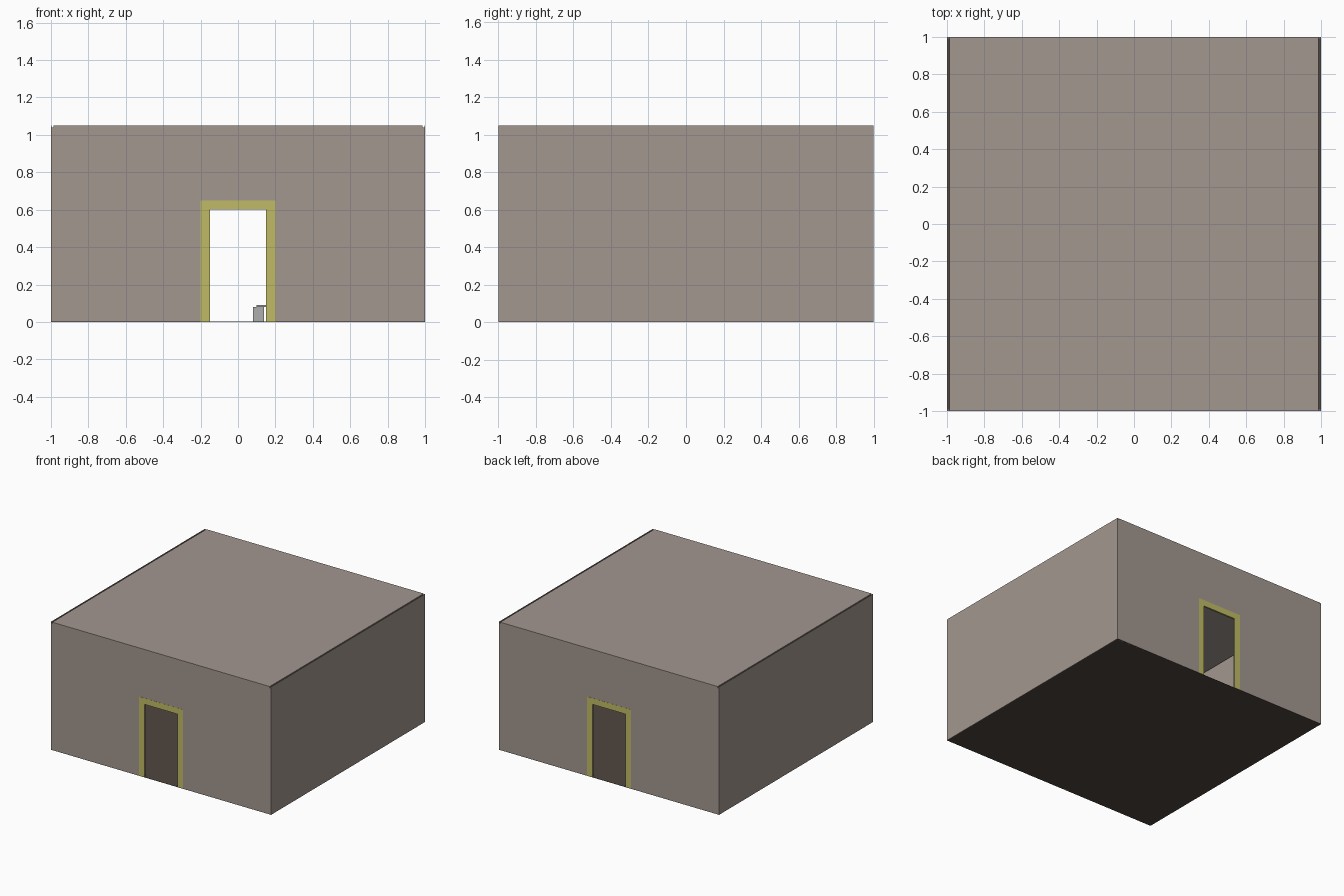
import bpy, bmesh

if "Cube" in bpy.data.objects:
    bpy.data.objects.remove(bpy.data.objects["Cube"])


def material(name, rgb):
    m = bpy.data.materials.new(name)
    m.diffuse_color = (*rgb, 1)
    m.use_nodes = True
    m.node_tree.nodes["Principled BSDF"].inputs["Base Color"].default_value = m.diffuse_color
    return m


WALL = material("plaster", (0.37, 0.31, 0.277))
FLOOR = material("dark_floor", (0.08, 0.06, 0.05))
TRIM = material("yellow_trim", (0.53, 0.50, 0.135))
GREY = material("mid_grey", (0.42, 0.42, 0.42))


def finish(name, bm, mat):
    bmesh.ops.recalc_face_normals(bm, faces=bm.faces)
    me = bpy.data.meshes.new(name)
    bm.to_mesh(me)
    bm.free()
    ob = bpy.data.objects.new(name, me)
    bpy.context.collection.objects.link(ob)
    me.materials.append(mat)
    return ob


def box(name, x, y, z, mat):
    """Box from (min, max) ranges."""
    bm = bmesh.new()
    bmesh.ops.create_cube(bm, size=1)
    for v in bm.verts:
        v.co = [r[0] if c < 0 else r[1] for c, r in zip(v.co, (x, y, z))]
    return finish(name, bm, mat)


def panel(name, outline, y0, y1, mat):
    """Extrude an x-z outline from y0 to y1."""
    bm = bmesh.new()
    face = bm.faces.new([bm.verts.new((x, y0, z)) for x, z in outline])
    new = bmesh.ops.extrude_face_region(bm, geom=[face])["geom"]
    for v in new:
        if isinstance(v, bmesh.types.BMVert):
            v.co.y = y1
    return finish(name, bm, mat)


def arch(outer_x, outer_z):
    """Outline with the doorway cut out of it."""
    half = [(0.15, 0.60), (0.15, 0), (outer_x, 0), (outer_x, outer_z)]
    return half + [(-x, z) for x, z in reversed(half)]


# Shell: floor, roof (narrow gap along each side) and plain side walls
T = 0.004
Y = 0.999
box("floor", (-1 + T, 1 - T), (-Y, Y), (0, 0.001), FLOOR)
box("roof", (-0.987, 0.987), (-Y, Y), (1.04, 1.05), WALL)
for side, s in (("left", -1), ("right", 1)):
    box(side + "_wall", sorted((s * (1 - T), s)), (-Y, Y), (0, 1.05), WALL)

# Front and back walls with doorways and almost flush trim
for side, s in (("front", -1), ("back", 1)):
    panel(side + "_wall", arch(1 - T, 1.04), s * Y, s * (Y - 0.01), WALL)
    panel(side + "_door_frame", arch(0.20, 0.65), s * 1.0, s * 0.986, TRIM)

# Low table and seat inside
box("seat", (0.08, 0.14), (-0.08, 0.08), (0.001, 0.08), GREY)
box("table_top", (0.10, 0.40), (-0.15, 0.15), (0.08, 0.09), GREY)
box("table_support", (0.30, 0.36), (-0.08, 0.08), (0.001, 0.08), GREY)
